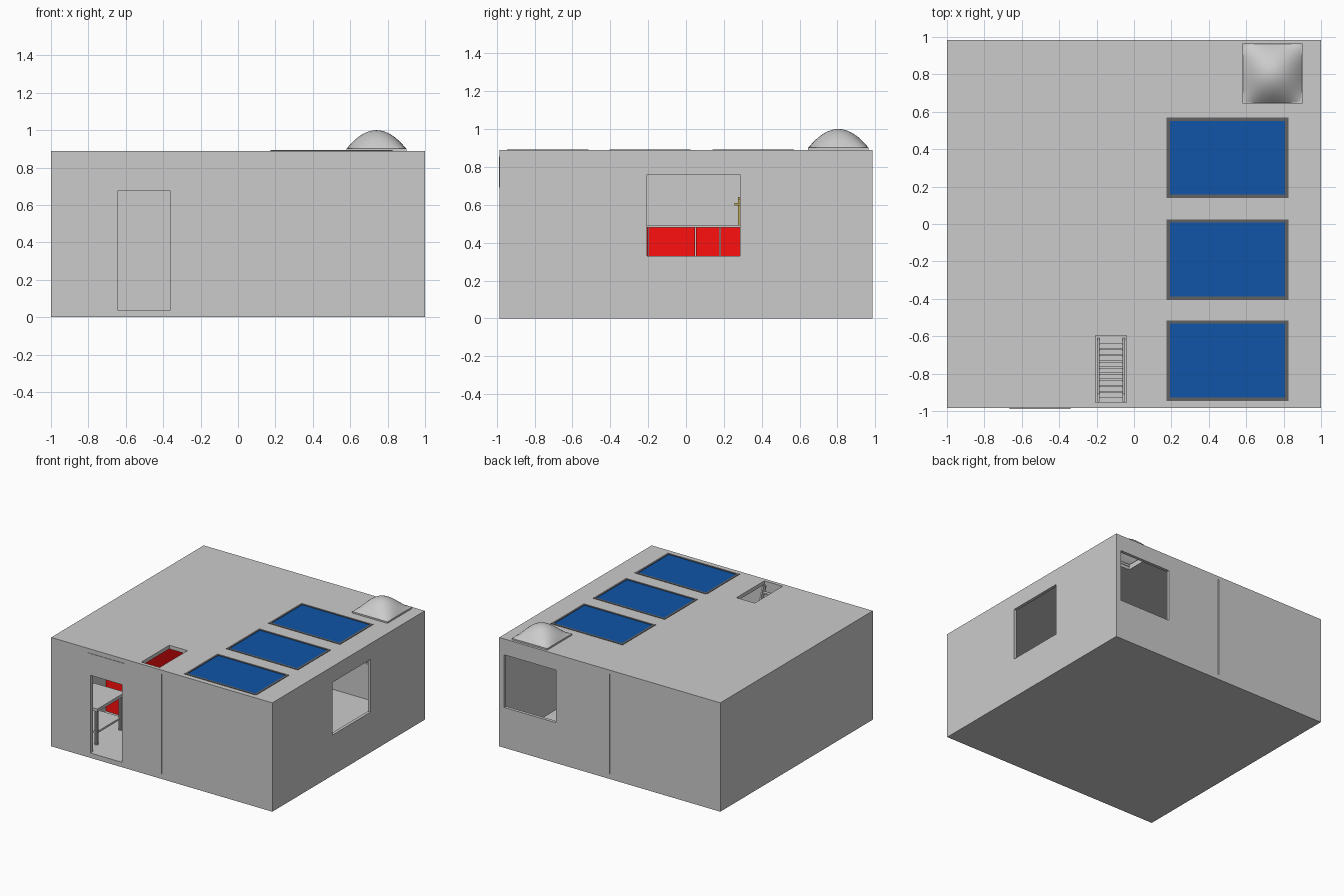
import bpy, bmesh, math
from mathutils import Vector

if "Cube" in bpy.data.objects:
    bpy.data.objects.remove(bpy.data.objects["Cube"])


def material(name, rgb):
    m = bpy.data.materials.new(name)
    m.diffuse_color = (*rgb, 1)
    m.use_nodes = True
    m.node_tree.nodes["Principled BSDF"].inputs["Base Color"].default_value = m.diffuse_color
    return m


BLUE = material("panel_blue", (0.005, 0.09, 0.39))
DARK = material("frame_dark", (0.12, 0.12, 0.12))
RED = material("cabinet_red", (1.0, 0.005, 0.005))
BRASS = material("brass", (0.5, 0.4, 0.1))


def finish(name, bm, mat=None):
    bmesh.ops.recalc_face_normals(bm, faces=bm.faces)
    me = bpy.data.meshes.new(name)
    bm.to_mesh(me)
    bm.free()
    ob = bpy.data.objects.new(name, me)
    bpy.context.collection.objects.link(ob)
    if mat:
        me.materials.append(mat)
    return ob


def boxes(name, items, mat=None):
    """One object from boxes given as (x0, x1, y0, y1, z0, z1)."""
    bm = bmesh.new()
    for x0, x1, y0, y1, z0, z1 in items:
        vs = bmesh.ops.create_cube(bm, size=1)["verts"]
        for v in vs:
            v.co = Vector(((x0 + x1) / 2 + v.co.x * (x1 - x0),
                           (y0 + y1) / 2 + v.co.y * (y1 - y0),
                           (z0 + z1) / 2 + v.co.z * (z1 - z0)))
    return finish(name, bm, mat)


def slab(name, box, holes):
    """Box with rectangular openings cut through it."""
    ob = boxes(name, [box])
    cutter = boxes(name + "_cutter", holes)
    cutter.hide_render = True
    mod = ob.modifiers.new("openings", "BOOLEAN")
    mod.operation, mod.solver, mod.object = "DIFFERENCE", "EXACT", cutter
    bpy.context.view_layer.objects.active = ob
    bpy.ops.object.modifier_apply(modifier=mod.name)
    bpy.data.objects.remove(cutter)
    return ob


def frame(name, x0, x1, y0, y1, z0, z1, w, mat=None):
    """Flat rectangular frame in the xy plane."""
    return boxes(name, [(x0, x1, y0, y0 + w, z0, z1), (x0, x1, y1 - w, y1, z0, z1),
                        (x0, x0 + w, y0 + w, y1 - w, z0, z1),
                        (x1 - w, x1, y0 + w, y1 - w, z0, z1)], mat)


Y, T, TOP, CEIL = 0.985, 0.025, 0.89, 0.86

# floor and walls with door, windows and centre seams
boxes("floor", [(-1, 1, -Y, Y, 0, 0.04)])
slab("front_wall", (-1, 1, -Y, -Y + T, 0.04, CEIL),
     [(-0.655, -0.35, -1.1, -0.9, 0.03, 0.685), (-0.003, 0.003, -1.1, -Y + 0.008, 0, 1)])
slab("back_wall", (-1, 1, Y - T, Y, 0.04, CEIL),
     [(0.485, 0.955, 0.9, 1.1, 0.33, 0.76), (-0.003, 0.003, Y - 0.008, 1.1, 0, 1)])
slab("right_wall", (1 - T, 1, -Y + T, Y - T, 0.04, CEIL),
     [(0.9, 1.1, -0.205, 0.285, 0.33, 0.76)])
boxes("left_wall", [(-1, -1 + T, -Y + T, Y - T, 0.04, CEIL)])

# panel over the door and thin door jamb
boxes("door_header", [(-0.665, -0.34, -Y - 0.004, -Y + 0.01, 0.69, 0.855)])
boxes("door_jamb", [(-0.655, -0.645, -Y, -Y + 0.03, 0.04, 0.685),
                    (-0.36, -0.35, -Y, -Y + 0.03, 0.04, 0.685),
                    (-0.645, -0.36, -Y, -Y + 0.03, 0.675, 0.685)])

# roof with hatch, skylight opening and shallow panel pockets
solar_y = [(-0.945, -0.515), (-0.405, 0.025), (0.14, 0.57)]
roof_holes = [(-0.205, -0.04, -0.955, -0.595, 0.8, 1), (0.61, 0.87, 0.67, 0.94, 0.8, 1)]
roof_holes += [(0.175, 0.825, a, b, 0.875, 1) for a, b in solar_y]
slab("roof", (-1, 1, -Y, Y, CEIL, TOP), roof_holes)

# solar panels
for i, (a, b) in enumerate(solar_y):
    frame(f"solar_frame_{i + 1}", 0.175, 0.825, a, b, 0.875, 0.893, 0.018, DARK)
    boxes(f"solar_panel_{i + 1}", [(0.193, 0.807, a + 0.018, b - 0.018, 0.875, 0.889)], BLUE)

# skylight curb and square dome
frame("skylight_curb", 0.58, 0.90, 0.645, 0.965, 0.885, 0.902, 0.03)
bm = bmesh.new()
N = 20
bmesh.ops.create_grid(bm, x_segments=N, y_segments=N, size=1)
for v in bm.verts:
    u, w = v.co.x, v.co.y
    v.co = Vector((0.74 + 0.16 * u, 0.805 + 0.16 * w, 0.9 + 0.1 * (1 - u * u) * (1 - w * w)))
dome = finish("skylight_dome", bm)
dome.select_set(True)
bpy.context.view_layer.objects.active = dome
bpy.ops.object.shade_smooth_by_angle(angle=math.radians(40))

# steep ladder under the roof hatch
bm = bmesh.new()
for x in (-0.19, -0.055):
    prof = [(-0.61, 0.04), (-0.65, 0.04), (-0.95, 0.86), (-0.91, 0.86)]
    fs = bm.faces.new([bm.verts.new((x - 0.006, y, z)) for y, z in prof])
    ext = bmesh.ops.extrude_face_region(bm, geom=[fs])["geom"]
    bmesh.ops.translate(bm, vec=(0.012, 0, 0),
                        verts=[g for g in ext if isinstance(g, bmesh.types.BMVert)])
finish("ladder_rails", bm)
rungs = []
for i in range(9):
    t = (i + 0.7) / 9.2
    y, z = -0.63 - 0.30 * t, 0.04 + 0.82 * t
    rungs.append((-0.19, -0.055, y - 0.014, y + 0.014, z - 0.006, z + 0.006))
boxes("ladder_rungs", rungs)

# red kitchen cabinets along the left wall
edges = [-0.32, -0.2, 0.05, 0.18, 0.42]
boxes("cabinets", [(-0.97, -0.70, a + 0.002, b - 0.002, 0.04, 0.48)
                   for a, b in zip(edges, edges[1:])], RED)
boxes("countertop", [(-0.975, -0.69, -0.33, 0.43, 0.48, 0.492)])
boxes("tap", [(-0.93, -0.915, 0.275, 0.29, 0.49, 0.64),
              (-0.93, -0.84, 0.275, 0.29, 0.625, 0.64),
              (-0.93, -0.90, 0.255, 0.31, 0.595, 0.61)], BRASS)

# small table with lower shelf beside the door
tx0, tx1, ty0, ty1 = -0.95, -0.67, -0.86, -0.50
boxes("table_top", [(tx0, tx1, ty0, ty1, 0.32, 0.345)])
boxes("table_shelf", [(tx0 + 0.02, tx1 - 0.02, ty0 + 0.02, ty1 - 0.02, 0.13, 0.145)])
bm = bmesh.new()
for x in (tx0 + 0.025, tx1 - 0.025):
    for y in (ty0 + 0.025, ty1 - 0.025):
        vs = bmesh.ops.create_cone(bm, cap_ends=True, segments=10, radius1=0.014,
                                   radius2=0.014, depth=0.28)["verts"]
        bmesh.ops.translate(bm, verts=vs, vec=(x, y, 0.18))
finish("table_legs", bm)
